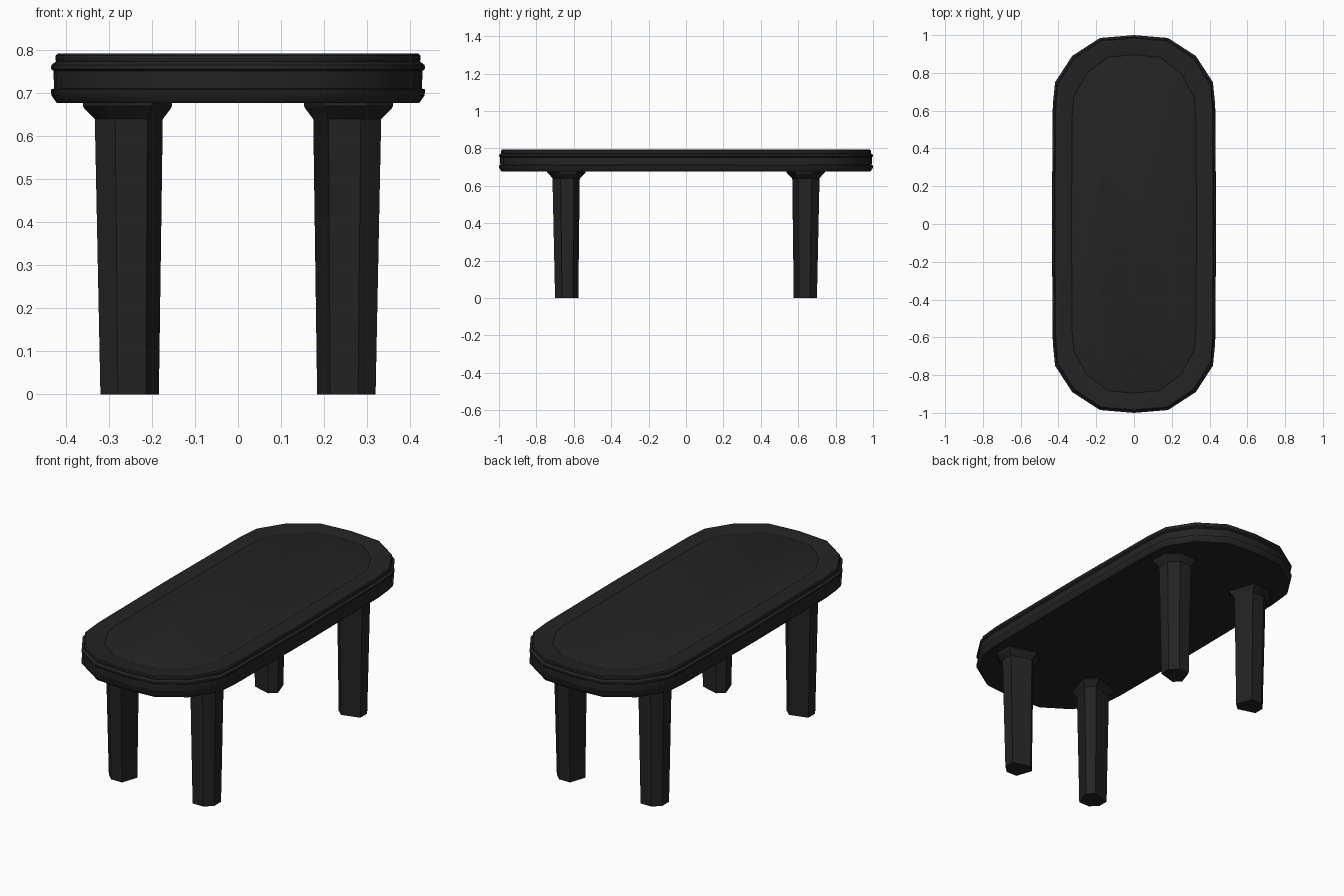
import bpy

if "Cube" in bpy.data.objects:
    bpy.data.objects.remove(bpy.data.objects["Cube"])

dark = bpy.data.materials.new("charcoal black")
dark.diffuse_color = (0.017, 0.017, 0.017, 1)
dark.use_nodes = True
dark.node_tree.nodes["Principled BSDF"].inputs["Base Color"].default_value = dark.diffuse_color


def loft(name, rings):
    """Bridge equal-length rings of points and cap both ends."""
    n = len(rings[0])
    verts = [p for r in rings for p in r]
    faces = [(k * n + i, k * n + (i + 1) % n, (k + 1) * n + (i + 1) % n, (k + 1) * n + i)
             for k in range(len(rings) - 1) for i in range(n)]
    faces.append(tuple(reversed(range(n))))
    faces.append(tuple(range(len(verts) - n, len(verts))))
    mesh = bpy.data.meshes.new(name)
    mesh.from_pydata(verts, [], faces)
    mesh.materials.append(dark)
    ob = bpy.data.objects.new(name, mesh)
    bpy.context.collection.objects.link(ob)
    bpy.ops.object.select_all(action='DESELECT')
    ob.select_set(True)
    bpy.context.view_layer.objects.active = ob
    # consistent outward normals, then smooth only shallow edges
    bpy.ops.object.mode_set(mode='EDIT')
    bpy.ops.mesh.select_all(action='SELECT')
    bpy.ops.mesh.normals_make_consistent(inside=False)
    bpy.ops.object.mode_set(mode='OBJECT')
    bpy.ops.object.shade_smooth_by_angle(angle=0.6)
    return ob


# Table top: oval outline swept through a moulded edge profile
W, L = 0.435, 1.0
quarter = [(0.435, 0), (0.43, 0.63), (0.418, 0.75), (0.327, 0.89), (0.18, 0.985)]
outline = (quarter + [(0, 1.0)] + [(-x, y) for x, y in quarter[::-1]]
           + [(-x, -y) for x, y in quarter[1:]] + [(0, -1.0)]
           + [(x, -y) for x, y in quarter[:0:-1]])
# (inset from the outline, height), ending in the shallow groove and panel
profile = [(0.014, 0.677), (0.001, 0.695), (0.0, 0.709), (0.007, 0.711), (0.006, 0.752),
           (0.0, 0.757), (0.001, 0.766), (0.012, 0.774), (0.010, 0.779), (0.011, 0.788),
           (0.016, 0.793), (0.098, 0.793), (0.104, 0.790), (0.112, 0.793)]
loft("table_top", [[(x * (W - d) / W, y * (L - d) / L, z) for x, y in outline]
                   for d, z in profile])

# Legs: tapered hexagonal section, flared under the top, facing each corner
section = [(1, 0.4), (0.4, 1), (-0.55, 1), (-1, -0.45), (-0.45, -1), (1, -0.55)]
# (centre x, centre y, half width x, half width y, z)
levels = [(0.252, 0.638, 0.068, 0.062, 0.0), (0.254, 0.641, 0.079, 0.073, 0.64),
          (0.257, 0.639, 0.100, 0.095, 0.664), (0.257, 0.639, 0.104, 0.103, 0.671),
          (0.257, 0.639, 0.104, 0.103, 0.680)]
for sx, side in ((-1, "left"), (1, "right")):
    for sy, end in ((-1, "front"), (1, "back")):
        loft(f"{end}_{side}_leg",
             [[(sx * (cx + u * hx), sy * (cy + v * hy), z) for u, v in section]
              for cx, cy, hx, hy, z in levels])
